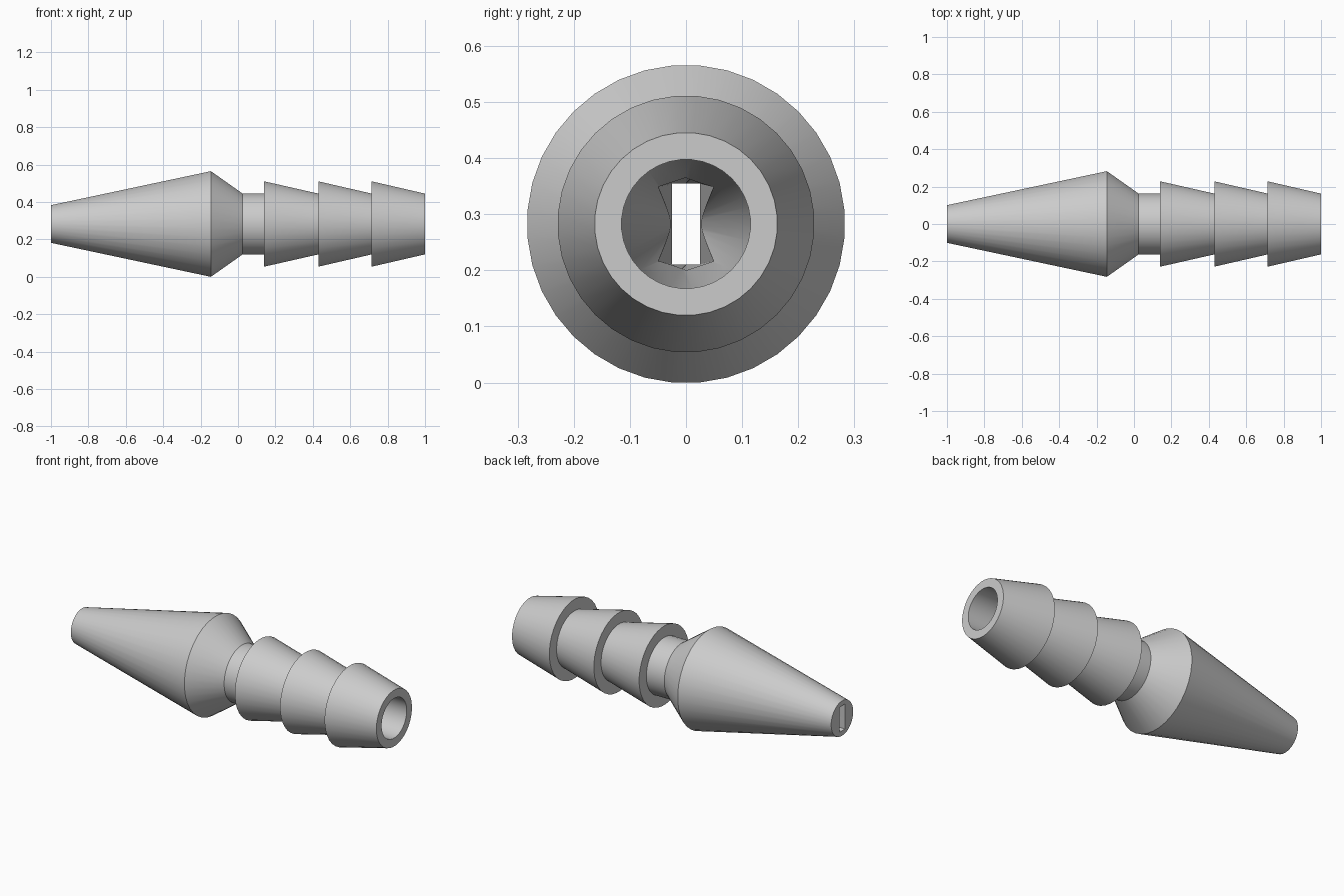
import bpy
import bmesh
from math import cos, sin, pi, radians

SIDES = 36
AXIS_Z = 0.2825

cube = bpy.data.objects.get("Cube")
if cube:
    bpy.data.objects.remove(cube, do_unlink=True)

grey = bpy.data.materials.new("plain grey")
grey.use_nodes = True
colour = (0.6, 0.6, 0.6, 1)
grey.diffuse_color = colour
grey.node_tree.nodes["Principled BSDF"].inputs["Base Color"].default_value = colour


def add_object(name, bm):
    bmesh.ops.recalc_face_normals(bm, faces=bm.faces)
    mesh = bpy.data.meshes.new(name)
    bm.to_mesh(mesh)
    bm.free()
    mesh.materials.append(grey)
    obj = bpy.data.objects.new(name, mesh)
    obj.location.z = AXIS_Z
    bpy.context.collection.objects.link(obj)
    return obj


def loft(name, sections):
    """Skin a closed solid through rings with equal point counts."""
    bm = bmesh.new()
    rings = [[bm.verts.new(p) for p in section] for section in sections]
    for a, b in zip(rings, rings[1:]):
        for i in range(len(a)):
            j = (i + 1) % len(a)
            bm.faces.new((a[i], a[j], b[j], b[i]))
    bm.faces.new(rings[0])
    bm.faces.new(rings[-1])
    return add_object(name, bm)


def circle(x, r):
    angles = [2 * pi * (i + 0.5) / SIDES for i in range(SIDES)]
    return [(x, r * cos(a), r * sin(a)) for a in angles]


def slot_section(x, width, height, crown):
    return [(x, width, height), (x, 0, crown), (x, -width, height),
            (x, -width, -height), (x, 0, -crown), (x, width, -height)]


# Tapered nose, shoulder and neck, followed by three barbs
NECK, BARB = 0.163, 0.229
profile = [(-1, 0.101), (-0.145, 0.2835), (0.025, NECK), (0.14, NECK)]
for start, end in ((0.14, 0.43), (0.43, 0.715), (0.715, 1)):
    profile += [(start, BARB), (end, NECK)]
body = loft("barbed_nozzle", [circle(x, r) for x, r in profile])

# Straight bore narrowing to a point-like cone in the nose
bore = loft("bore_cutter", [circle(1.1, 0.115), circle(-0.145, 0.115),
                            circle(-1.01, 0.02)])

# Wedge that narrows to the rectangular slit in the tip
slit = loft("slit_cutter", [slot_section(-0.40, 0.051, 0.066, 0.083),
                            slot_section(-1.02, 0.024, 0.072, 0.072)])

bpy.ops.object.select_all(action='DESELECT')
body.select_set(True)
bpy.context.view_layer.objects.active = body
for cutter in (bore, slit):
    cutter.hide_render = True
    cut = body.modifiers.new(cutter.name, 'BOOLEAN')
    cut.operation = 'DIFFERENCE'
    cut.solver = 'EXACT'
    cut.object = cutter
    bpy.ops.object.modifier_apply(modifier=cut.name)
    bpy.data.objects.remove(cutter, do_unlink=True)

bpy.ops.object.shade_smooth_by_angle(angle=radians(20))
